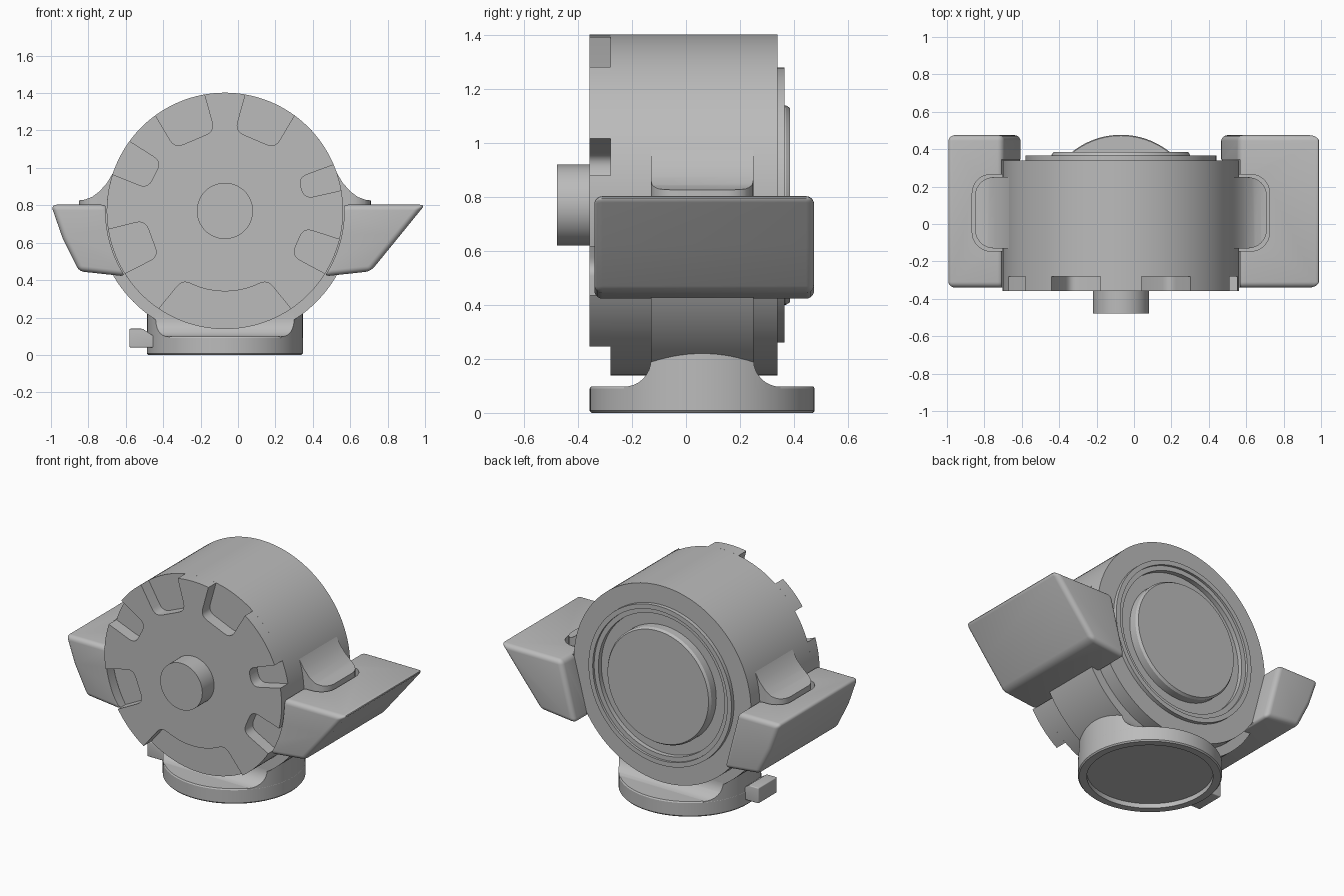
import bpy, bmesh
from math import sin, cos, pi, radians
from mathutils import Vector

if "Cube" in bpy.data.objects:
    bpy.data.objects.remove(bpy.data.objects["Cube"])

CX, CZ = -0.07, 0.77          # drum axis
R = 0.632                     # drum radius
BY = 0.06                     # base and bracket centre along y

grey = bpy.data.materials.new("plain_grey")
grey.use_nodes = True
colour = (0.5, 0.5, 0.5, 1)
grey.diffuse_color = colour
grey.node_tree.nodes["Principled BSDF"].inputs["Base Color"].default_value = colour


def finish(name, bm):
    bmesh.ops.remove_doubles(bm, verts=bm.verts, dist=1e-5)
    bmesh.ops.recalc_face_normals(bm, faces=bm.faces)
    mesh = bpy.data.meshes.new(name)
    bm.to_mesh(mesh)
    bm.free()
    mesh.materials.append(grey)
    obj = bpy.data.objects.new(name, mesh)
    bpy.context.collection.objects.link(obj)
    return obj


def prism(name, pts, axis, lo, hi, bevel=0):
    """Extrude a 2D outline along the named axis."""
    place = {"x": lambda a, b, t: (t, a, b),
             "y": lambda a, b, t: (a, t, b),
             "z": lambda a, b, t: (a, b, t)}[axis]
    bm = bmesh.new()
    face = bm.faces.new([bm.verts.new(place(a, b, lo)) for a, b in pts])
    out = bmesh.ops.extrude_face_region(bm, geom=[face])
    moved = [v for v in out["geom"] if isinstance(v, bmesh.types.BMVert)]
    bmesh.ops.translate(bm, verts=moved, vec=Vector(place(0, 0, hi - lo)))
    bmesh.ops.recalc_face_normals(bm, faces=bm.faces)
    if bevel:
        edges = [e for e in bm.edges if e.calc_face_angle(0) > 0.4]
        bmesh.ops.bevel(bm, geom=edges, offset=bevel, segments=5,
                        profile=0.5, affect="EDGES", clamp_overlap=True)
    return finish(name, bm)


def lathe(name, profile, centre, axis, steps=96):
    """Spin a (radius, height) profile around the y or z axis."""
    c = Vector(centre)
    bm = bmesh.new()
    vs = [bm.verts.new(c + Vector((r, h, 0) if axis == "y" else (r, 0, h)))
          for r, h in profile]
    edges = [bm.edges.new(p) for p in zip(vs, vs[1:])]
    bmesh.ops.spin(bm, geom=vs + edges, cent=c, angle=2 * pi, steps=steps,
                   axis=(0, 1, 0) if axis == "y" else (0, 0, 1))
    return finish(name, bm)


def combine(obj, tool, operation):
    mod = obj.modifiers.new("cut", "BOOLEAN")
    mod.object, mod.operation, mod.solver = tool, operation, "EXACT"
    bpy.context.view_layer.objects.active = obj
    bpy.ops.object.modifier_apply(modifier=mod.name)
    bpy.data.objects.remove(tool)


def arc(r, a0, a1, n, cx=0, cy=0):
    return [(cx + r * cos(radians(a0 + (a1 - a0) * i / n)),
             cy + r * sin(radians(a0 + (a1 - a0) * i / n))) for i in range(n + 1)]


def soften(before, corner, after, size, n=5):
    """Rounded replacement for one outline corner."""
    b, c, a = Vector(before), Vector(corner), Vector(after)
    p, q = c + (b - c).normalized() * size, c + (a - c).normalized() * size
    return [tuple(p.lerp(c, i / n).lerp(c.lerp(q, i / n), i / n)) for i in range(n + 1)]


# Drum body with stepped rear cover
lathe("drum", [(0, -0.28), (R, -0.28), (R, 0.34), (0.51, 0.34), (0.51, 0.365),
               (0.48, 0.365), (0.48, 0.35), (0.45, 0.35), (0.45, 0.32), (0.37, 0.32),
               (0.37, 0.37), (0.36, 0.385), (0, 0.385)], (CX, 0, CZ), "y", 128)

# Notched front plate
notches = [(10, 23), (54, 80), (100, 126), (144, 162), (189, 212), (236, 304), (328, 346)]
outline = []
for i, (a0, a1) in enumerate(notches):
    wide = a1 - a0 > 40
    mid, half = (a0 + a1) / 2, (a1 - a0) / 2 * (0.93 if wide else 1.2)
    floor = arc(0.43, mid - half, mid + half, 24 if wide else 8)
    lip0, lip1 = arc(R, a0, a1, 1)
    outline.append(lip0)
    outline += soften(lip0, floor[0], floor[-1] if not wide else floor[3], 0.05)
    outline += [p for p in floor[4:-4]] if wide else []
    outline += soften(floor[0] if not wide else floor[-4], floor[-1], lip1, 0.05)
    nxt = notches[(i + 1) % len(notches)][0]
    nxt += 360 if nxt < a1 else 0
    outline += arc(R, a1, nxt, 10)[:-1]
prism("front_plate", [(CX + x, CZ + z) for x, z in outline], "y", -0.358, -0.28)

# Front hub
lathe("front_hub", [(0, -0.478), (0.15, -0.478), (0.15, -0.35), (0, -0.35)],
      (CX, 0, CZ), "y", 64)

# Round base with a shallow recess underneath
lathe("base", [(0, 0.03), (0.365, 0.03), (0.365, 0), (0.41, 0), (0.417, 0.008),
               (0.417, 0.09), (0.412, 0.098), (0, 0.098)], (CX, BY, 0), "z")

# Flared neck: side profile trimmed to the round base
flare = arc(0.1, 270, 180, 8, 0.29, 0.197)
side = flare + [(0.19, 0.24), (-0.19, 0.24)] + [(-y, z) for y, z in flare[::-1]]
side = [(BY + y, z) for y, z in side] + [(BY - 0.29, 0.06), (BY + 0.29, 0.06)]
neck = prism("neck", side, "x", CX - 0.6, CX + 0.6)
combine(neck, lathe("trim", [(0, 0), (0.4165, 0), (0.4165, 0.222), (0, 0.222)],
                    (CX, BY, 0), "z"), "INTERSECT")

# Cradle band hugging the underside of the drum
band = arc(0.69, -5, -175, 64, CX, CZ)
prism("cradle_band", band, "y", BY - 0.19, BY + 0.19)

# Small latch on the base rim
prism("base_latch", [(CX - 0.51, 0.04), (CX - 0.51, 0.14), (CX - 0.44, 0.14),
                     (CX - 0.38, 0.1), (CX - 0.38, 0.04)], "y", -0.1, 0.09, 0.006)


def plan(s, reach, half):
    """Top outline of a lug, rounded at its outer end."""
    r = 0.1
    pts = arc(r, 0, 90, 8, reach - r, BY + half - r) + [(0.2, BY + half), (0.2, BY - half)]
    pts += arc(r, 270, 360, 8, reach - r, BY - half + r)
    return [(CX + s * x, y) for x, y in pts]


# Side lugs and side pods
for s, label, tip, belly in ((1, "left", 1.07, 0.925), (-1, "right", 0.93, 0.868)):
    def local(pts):
        return [(CX + s * x, z) for x, z in pts]

    sweep = [(0.79, 0.825), (0.75, 0.83), (0.71, 0.845), (0.67, 0.875),
             (0.63, 0.92), (0.60, 0.97), (0.56, 1.05)]
    lug = prism(label + "_lug", local([(0.4, 0.5), (0.79, 0.5)] + sweep + [(0.4, 1.05)]),
                "y", BY - 0.3, BY + 0.3)
    combine(lug, prism("trim", plan(s, 0.78, 0.19), "z", 0.3, 1.3), "INTERSECT")

    shell = [(0.53, 0.42), (0.78, 0.447), (belly, 0.625), (tip, 0.803), (0.63, 0.803)]
    pod = prism(label + "_pod", local(shell), "y", -0.34, 0.475, 0.03)
    combine(pod, lathe("trim", [(0, -0.6), (0.638, -0.6), (0.638, 0.345), (0, 0.345)],
                       (CX, 0, CZ), "y", 128), "DIFFERENCE")
    combine(pod, prism("trim", plan(s, 0.795, 0.205), "z", 0.51, 1.3), "DIFFERENCE")

# Smooth curved surfaces while keeping edges crisp
for obj in bpy.context.collection.objects:
    if obj.type == "MESH":
        bpy.ops.object.select_all(action="DESELECT")
        obj.select_set(True)
        bpy.context.view_layer.objects.active = obj
        bpy.ops.object.shade_smooth_by_angle(angle=radians(30))
